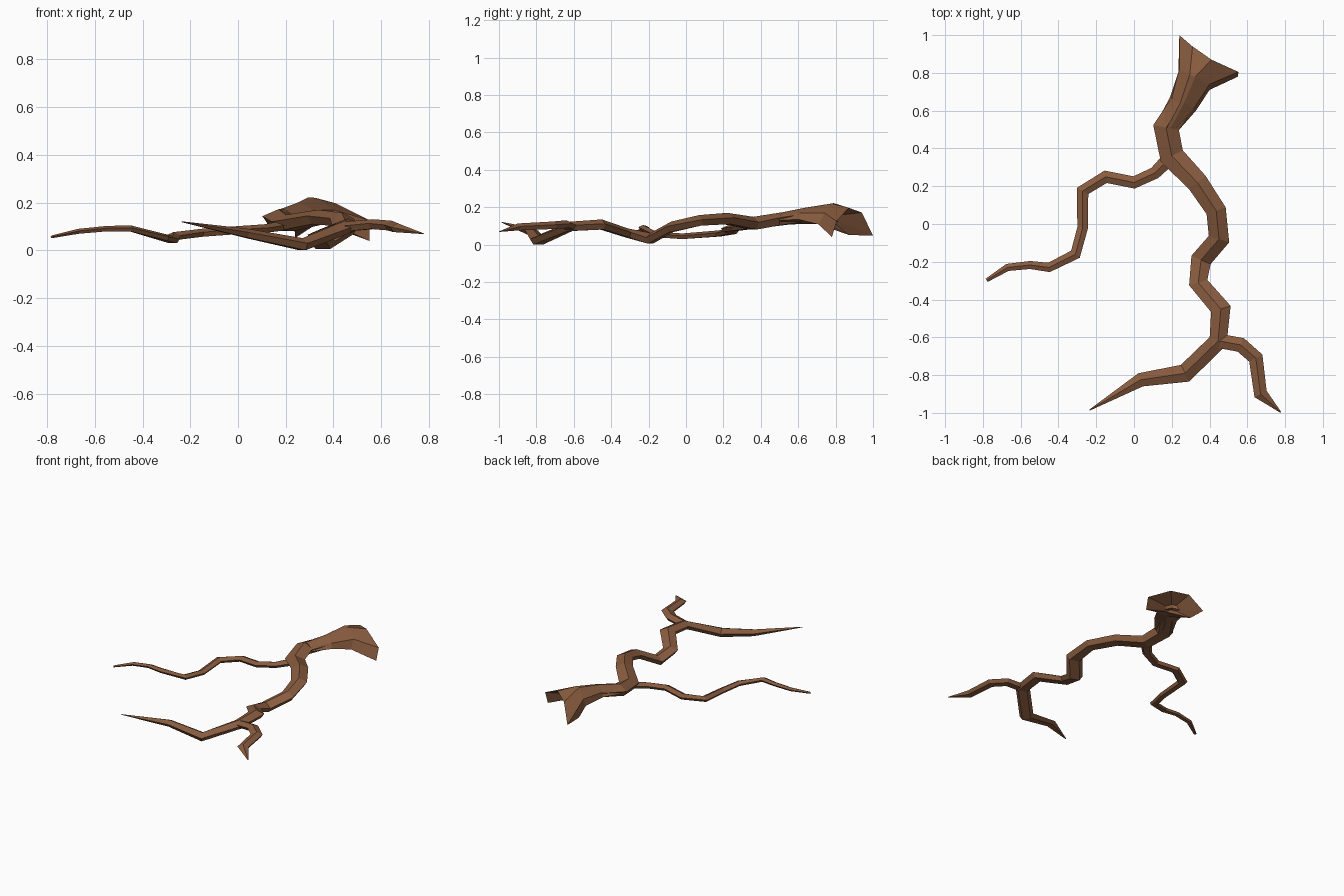
import bpy, bmesh
from mathutils import Vector

bark = bpy.data.materials.new("bark_brown")
bark.diffuse_color = (0.25, 0.107, 0.05, 1)


def skin(name, rings):
    """Bridge closed rings of points into a flat-shaded, capped tube."""
    bm = bmesh.new()
    loops = [[bm.verts.new(p) for p in ring] for ring in rings]
    n = len(loops[0])
    for a, b in zip(loops, loops[1:]):
        for i in range(n):
            j = (i + 1) % n
            bm.faces.new((a[i], a[j], b[j], b[i]))
    # end caps are fans around the middle of each end ring
    for ring in (loops[0], loops[-1]):
        c = bm.verts.new(sum((v.co for v in ring), Vector()) / n)
        for i in range(n):
            bm.faces.new((ring[i], ring[(i + 1) % n], c))
    bmesh.ops.recalc_face_normals(bm, faces=bm.faces)
    me = bpy.data.meshes.new(name)
    bm.to_mesh(me)
    bm.free()
    me.materials.append(bark)
    ob = bpy.data.objects.new(name, me)
    bpy.context.collection.objects.link(ob)


def root(name, path):
    """Flattened five-sided tube along (x, y, z, half width), mitred at bends."""
    pts = [Vector(p[:3]) for p in path]
    rings = []
    for i, p in enumerate(pts):
        w = path[i][3]
        d0 = pts[i] - pts[i - 1] if i else pts[1] - pts[0]
        d1 = pts[i + 1] - pts[i] if i < len(pts) - 1 else d0.copy()
        d0.z = d1.z = 0
        d0.normalize()
        d1.normalize()
        t = (d0 + d1).normalized()
        side = Vector((t.y, -t.x, 0)) * w / max(t.dot(d0), 0.75)
        up = Vector((0, 0, w * 0.54))
        rings.append([p + side + up * 0.15, p + up, p - side + up * 0.15,
                      p - side * 0.6 - up, p + side * 0.6 - up])
    skin(name, rings)


# main root, running on into the long lower fork
root("main_root", [
    (.27, .66, .158, .064), (.17, .51, .138, .064), (.20, .36, .115, .063),
    (.335, .22, .140, .056), (.435, .07, .130, .052), (.45, -.08, .095, .052),
    (.355, -.19, .034, .053), (.34, -.31, .062, .046), (.46, -.45, .108, .050),
    (.445, -.62, .098, .046), (.27, -.79, .026, .047), (.035, -.825, .072, .036),
    (-.235, -.985, .12, .003)])

# short fork at the lower right
root("short_fork", [
    (.455, -.62, .100, .038), (.565, -.64, .110, .038), (.645, -.71, .104, .037),
    (.67, -.90, .095, .034), (.777, -.997, .07, .003)])

# thin branch on the left
root("thin_branch", [
    (.19, .35, .105, .038), (.11, .27, .092, .032), (.0, .22, .085, .031),
    (-.15, .25, .074, .031), (-.272, .175, .06, .030), (-.272, -.02, .045, .028),
    (-.31, -.16, .055, .027), (-.45, -.23, .092, .024), (-.55, -.217, .091, .021),
    (-.67, -.23, .08, .019), (-.78, -.298, .057, .010)])

# flared arch where the root meets the tree, hollow underneath
# ring order: left low, left high, crown left, crown right, right high,
# right low, underside
lip = [(.24, .87, .052), (.24, 1.0, .048), (.31, .94, .172), (.41, .87, .197),
       (.553, .805, .125), (.55, .78, .040), (.34, .74, .118)]
hollow = Vector((.30, .75, .150))
skin("flared_end", [
    [(.12, .54, .130), (.14, .525, .155), (.175, .51, .172), (.195, .51, .172),
     (.22, .505, .155), (.24, .50, .130), (.19, .51, .108)],
    [(.19, .67, .135), (.20, .665, .165), (.245, .64, .198), (.265, .64, .197),
     (.315, .61, .168), (.328, .60, .135), (.26, .64, .110)],
    [(.235, .80, .110), (.24, .82, .165), (.295, .79, .222), (.325, .78, .220),
     (.40, .74, .170), (.40, .71, .108), (.30, .70, .112)],
    lip,
    [hollow.lerp(Vector(p), 0.25) for p in lip],
])
